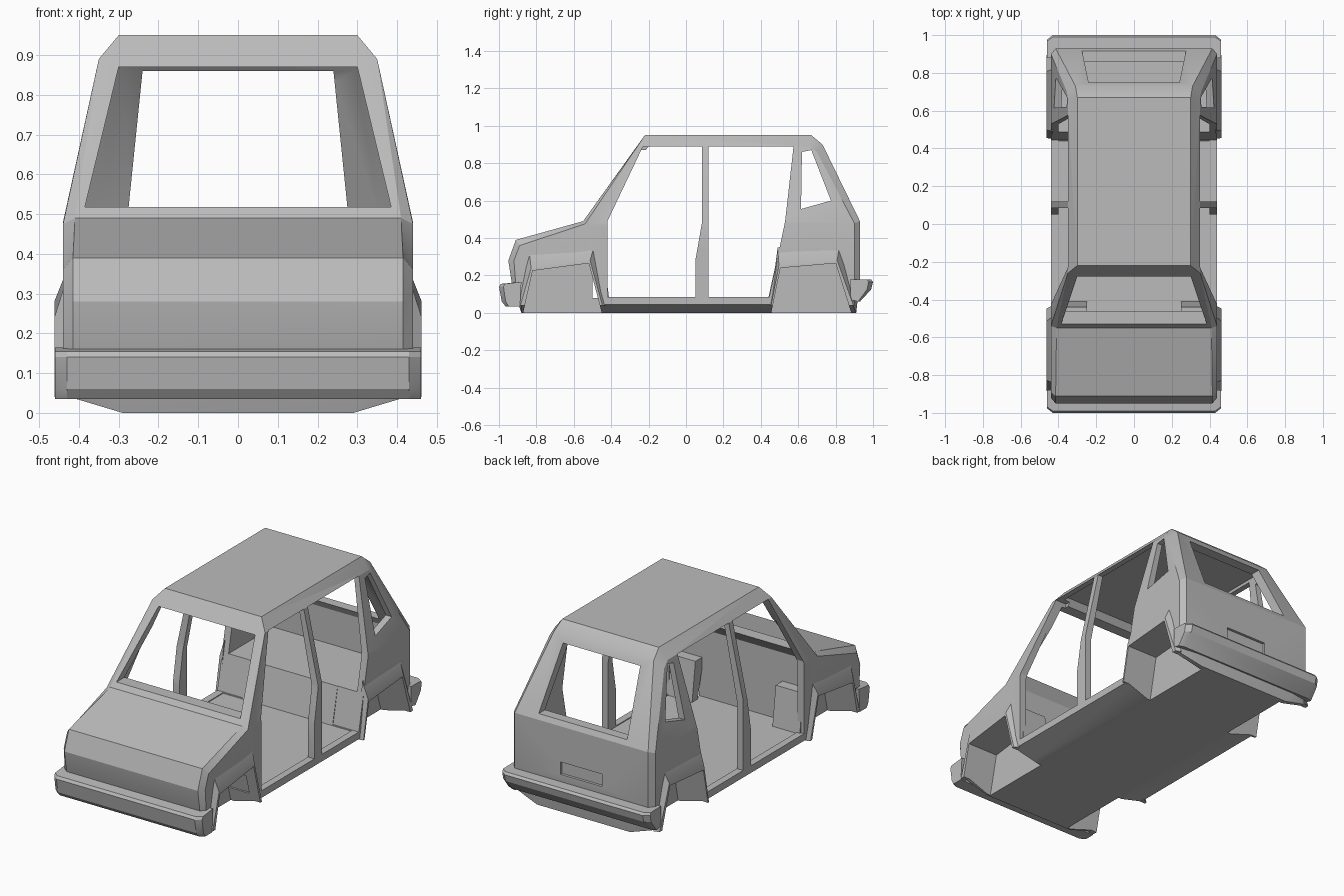
import bpy, bmesh, math

if "Cube" in bpy.data.objects:
    bpy.data.objects.remove(bpy.data.objects["Cube"], do_unlink=True)

paint = bpy.data.materials.new("grey paint")
paint.use_nodes = True
GREY = (0.5, 0.5, 0.5, 1)
paint.diffuse_color = GREY
paint.node_tree.nodes["Principled BSDF"].inputs["Base Color"].default_value = GREY


def skin(name, rings, split=None):
    """Closed solid through matching rings; split = index pair where the end caps fold."""
    bm = bmesh.new()
    loops = [[bm.verts.new(p) for p in r] for r in rings]
    n = len(loops[0])
    for a, b in zip(loops, loops[1:]):
        for i in range(n):
            j = (i + 1) % n
            bm.faces.new((a[i], a[j], b[j], b[i]))
    for cap in (loops[0], loops[-1]):
        if split:
            s, e = split
            bm.faces.new(cap[s:e + 1])
            bm.faces.new(cap[e:] + cap[:s + 1])
        else:
            bm.faces.new(cap)
    bmesh.ops.recalc_face_normals(bm, faces=bm.faces)
    bmesh.ops.triangulate(bm, faces=[f for f in bm.faces if len(f.verts) > 4 or split])
    mesh = bpy.data.meshes.new(name)
    bm.to_mesh(mesh)
    bm.free()
    mesh.materials.append(paint)
    ob = bpy.data.objects.new(name, mesh)
    bpy.context.collection.objects.link(ob)
    return ob


def side_prism(name, yz, x0, x1, outer=None):
    """Side outline pulled along x, optionally tapering to another outline."""
    return skin(name, [[(x0, y, z) for y, z in yz], [(x1, y, z) for y, z in outer or yz]])


def front_prism(name, xz, y0, y1):
    return skin(name, [[(x, y0, z) for x, z in xz], [(x, y1, z) for x, z in xz]])


def mirrored_loft(name, edge, full, split=None):
    """Loft across x: edge ring, full ring, then both again mirrored."""
    flip = lambda ring: [(-x, y, z) for x, y, z in ring]
    return skin(name, [edge, full, flip(full), flip(edge)], split)


def activate(ob):
    bpy.ops.object.select_all(action="DESELECT")
    ob.select_set(True)
    bpy.context.view_layer.objects.active = ob


def cut(target, cutter):
    mod = target.modifiers.new("cut", "BOOLEAN")
    mod.operation = "DIFFERENCE"
    mod.solver = "EXACT"
    mod.object = cutter
    activate(target)
    bpy.ops.object.modifier_apply(modifier=mod.name)
    bpy.data.objects.remove(cutter, do_unlink=True)


# Body hull: centre outline and the chamfered side outline, both clockwise from the sill
centre = [(.29, -.88, 0), (.415, -.93, .15), (.415, -.95, .28), (.415, -.91, .39),
          (.41, -.55, .49), (.30, -.22, .95), (.30, .67, .95), (.31, .73, .90),
          (.415, .93, .49), (.415, .93, .18), (.29, .91, 0)]
flank = [(.44, -.88, .045), (.44, -.91, .15), (.44, -.92, .28), (.44, -.89, .36),
         (.44, -.54, .475), (.35, -.26, .89), (.35, .66, .89), (.355, .70, .86),
         (.44, .90, .48), (.44, .90, .18), (.44, .89, .045)]
body = mirrored_loft("body_shell", flank, centre, (4, 8))

# Cabin space with a raised rear deck
room = [(.40, -.50, .08), (.40, -.50, .46), (.315, -.19, .905), (.315, .64, .905),
        (.325, .69, .86), (.40, .88, .48), (.40, .88, .285), (.40, .485, .285), (.40, .44, .08)]
cut(body, mirrored_loft("cabin_cutter", room, [(x * .9, y, z) for x, y, z in room], (1, 5)))

# Windscreen, rear window and plate recess
cut(body, front_prism("windscreen_cutter",
                      [(-.385, .518), (.385, .518), (.30, .87), (-.30, .87)], -1.1, -.12))
cut(body, front_prism("rear_window_cutter",
                      [(-.275, .518), (.275, .518), (.24, .86), (-.24, .86)], .6, 1.1))
cut(body, front_prism("plate_recess_cutter",
                      [(-.13, .22), (.13, .22), (.13, .29), (-.13, .29)], .915, 1.1))

# Door and quarter window openings
front_door = [(-.42, .085), (-.42, .49), (-.23, .89), (.085, .89), (.085, .48), (.05, .28), (.05, .085)]
rear_door = [(.12, .085), (.12, .89), (.575, .89), (.53, .49), (.445, .085)]
quarter_window = [(.62, .86), (.67, .87), (.775, .60), (.615, .555)]
wells = {
    "front": [(-.445, -.02), (-.52, .265), (-.82, .225), (-.875, -.02)],
    "rear": [(.452, -.02), (.505, .24), (.80, .265), (.89, -.02)],
}
flares = {
    "front": ([(-.43, .04), (-.49, .36), (-.84, .34), (-.90, .04)],
              [(-.447, .04), (-.513, .28), (-.828, .24), (-.885, .04)]),
    "rear": ([(.45, .04), (.49, .35), (.82, .36), (.905, .04)],
             [(.455, .04), (.497, .255), (.808, .28), (.895, .04)]),
}
for side, label in ((1, "left"), (-1, "right")):
    for outline in (front_door, rear_door, quarter_window):
        cut(body, side_prism("opening_cutter", outline, side * .28, side * .6))
    for end, outline in wells.items():
        cut(body, side_prism("well_cutter", outline, side * .27, side * .6))
        # Flared arch lip around each wheel well
        base, lip = flares[end]
        flare = side_prism(f"{end}_{label}_arch_flare", base, side * .43, side * .462, lip)
        cut(flare, side_prism("well_cutter", outline, side * .27, side * .6))
    # Front wheel housing showing in the footwell
    side_prism(f"{label}_wheel_housing",
               [(-.515, .30), (-.44, .30), (-.41, .07), (-.458, .07)], side * .25, side * .42)

# Bumpers with wrapped ends
bumpers = {
    "front_bumper": (-1, [(.88, .165), (.99, .155), (1.0, .14), (.985, .06), (.965, .035), (.89, .035)]),
    "rear_bumper": (1, [(.88, .18), (.99, .178), (1.0, .165), (.99, .125), (.93, .06), (.88, .07)]),
}
for name, (end, outline) in bumpers.items():
    mirrored_loft(name,
                  [(.46, end * (.88 + (y - .88) * .8), z) for y, z in outline],
                  [(.43, end * y, z) for y, z in outline])

# Crisp edges, soft shallow folds
for ob in bpy.context.collection.objects:
    if ob.type == "MESH" and paint.name in ob.data.materials:
        activate(ob)
        bpy.ops.object.shade_smooth_by_angle(angle=math.radians(25))
